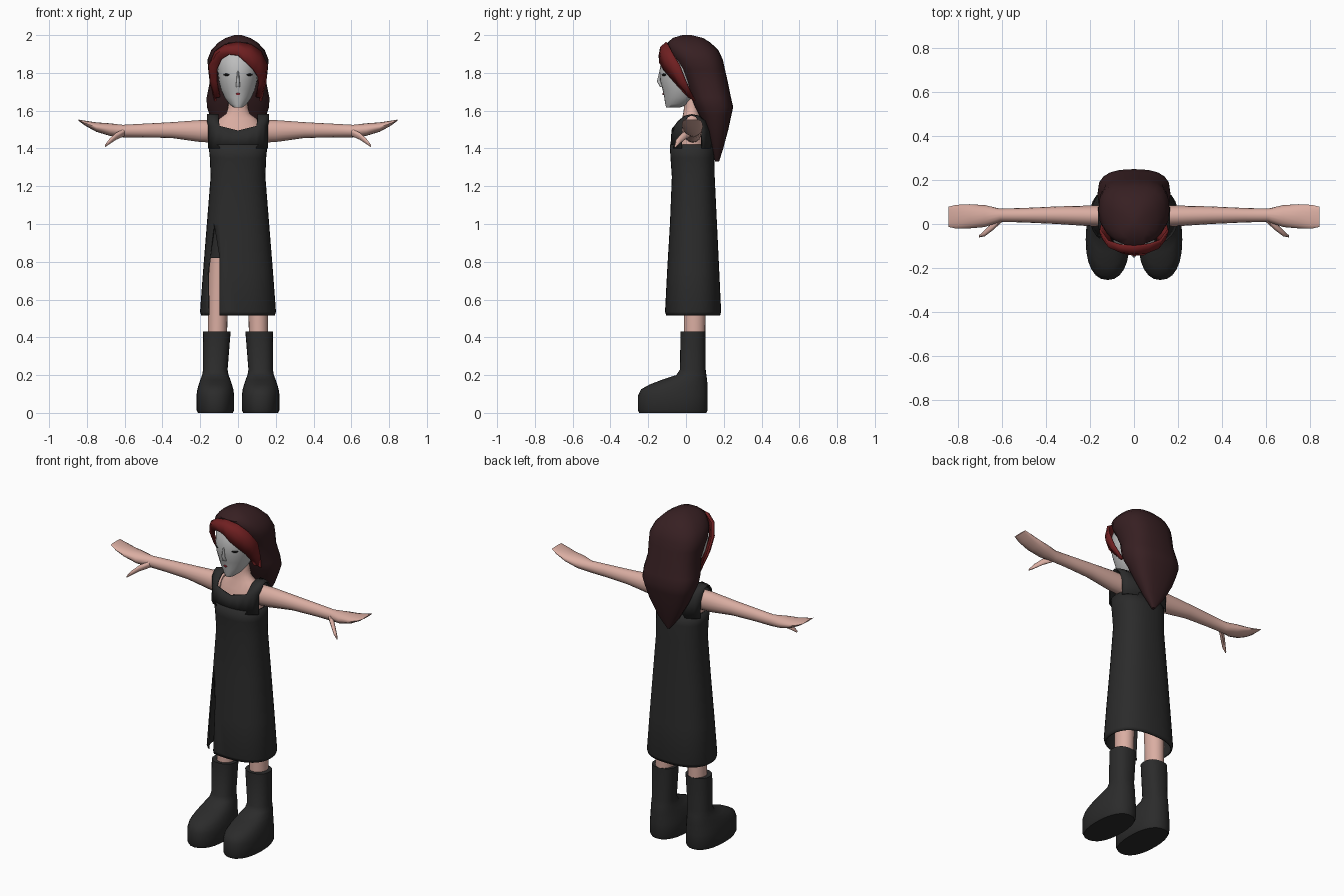
import bpy, bmesh, math
from mathutils import Vector

cube = bpy.data.objects.get("Cube")
if cube:
    bpy.data.objects.remove(cube)


def material(name, r, g, b):
    m = bpy.data.materials.new(name)
    m.use_nodes = True
    m.diffuse_color = (r, g, b, 1)
    node = m.node_tree.nodes["Principled BSDF"]
    node.inputs["Base Color"].default_value = (r, g, b, 1)
    node.inputs["Roughness"].default_value = 0.9
    return m


SKIN = material("skin", .70, .42, .36)
PALE = material("pale face", .52, .52, .52)
CLOTH = material("charcoal cloth", .024, .024, .024)
HAIR = material("dark brown hair", .038, .014, .016)
RED = material("red hair", .16, .014, .015)
BLACK = material("eye black", .008, .008, .008)
LIP = material("lip red", .3, .02, .03)


def finish(name, bm, mat, angle=50, thickness=0):
    """Turn a bmesh into a smooth shaded object."""
    bmesh.ops.recalc_face_normals(bm, faces=bm.faces)
    mesh = bpy.data.meshes.new(name)
    bm.to_mesh(mesh)
    bm.free()
    mesh.materials.append(mat)
    ob = bpy.data.objects.new(name, mesh)
    bpy.context.collection.objects.link(ob)
    if thickness:
        mod = ob.modifiers.new("thickness", "SOLIDIFY")
        mod.thickness = thickness
        mod.offset = -1
    bpy.ops.object.select_all(action="DESELECT")
    ob.select_set(True)
    bpy.context.view_layer.objects.active = ob
    bpy.ops.object.shade_smooth_by_angle(angle=math.radians(angle))
    return ob


def loft(rings, axis="Z", sides=20, power=2, caps=True, side=1):
    """Skin rings of (position, centre a, centre b, radius a, radius b)."""
    bm = bmesh.new()
    loops = []
    for t, a, b, ra, rb in rings:
        loop = []
        for i in range(sides):
            ang = math.tau * i / sides
            c, s = math.cos(ang), math.sin(ang)
            u = a + ra * math.copysign(abs(c) ** (2 / power), c)
            v = b + rb * math.copysign(abs(s) ** (2 / power), s)
            p = (u, v, t) if axis == "Z" else (t, u, v)
            loop.append(bm.verts.new((p[0] * side, p[1], p[2])))
        loops.append(loop)
    for lo, hi in zip(loops, loops[1:]):
        for i in range(sides):
            j = (i + 1) % sides
            bm.faces.new((lo[i], lo[j], hi[j], hi[i]))
    if caps:
        bm.faces.new(loops[0])
        bm.faces.new(loops[-1])
    return bm


def body(rows):
    """Centred rings from (height, half width, front y, back y)."""
    return [(z, 0, (f + b) / 2, w, (b - f) / 2) for z, w, f, b in rows]


def grid(points, keep=lambda r, c: True):
    """Quad sheet from rows of points."""
    bm = bmesh.new()
    rows = [[bm.verts.new(p) for p in row] for row in points]
    for r in range(len(rows) - 1):
        for c in range(len(rows[0]) - 1):
            if keep(r, c):
                bm.faces.new((rows[r][c], rows[r][c + 1], rows[r + 1][c + 1], rows[r + 1][c]))
    return bm


# Dress skirt, with a slit over the right leg
dress = loft(body([(.515, .195, -.105, .18), (.535, .201, -.111, .186), (.75, .185, -.10, .176),
                   (1, .165, -.085, .164), (1.25, .145, -.075, .152), (1.35, .149, -.082, .15),
                   (1.42, .156, -.086, .142)]), sides=32, power=2.4, caps=False)
apex = Vector((-.127, 0, 1))
slit = [(apex, Vector((.18, 0, .03))), (Vector((-.097, 0, 0)), Vector((1, 0, 0))),
        (apex, Vector((-.25, 0, .03))), (Vector((-.157, 0, 0)), Vector((-1, 0, 0)))]
for co, no in slit:
    near = [f for f in dress.faces if f.calc_center_median().y < .02 and f.calc_center_median().x < 0
            and f.calc_center_median().z < 1.1]
    geom = set(near) | {e for f in near for e in f.edges} | {v for f in near for v in f.verts}
    bmesh.ops.bisect_plane(dress, geom=list(geom), plane_co=co, plane_no=no)
gap = [f for f in dress.faces if f.calc_center_median().y < .02
       and all((f.calc_center_median() - co).dot(no) < 0 for co, no in slit)]
bmesh.ops.delete(dress, geom=gap, context="FACES")
finish("dress_skirt", dress, CLOTH, thickness=.008)

# Bodice top with shoulder straps and open neckline
path = [(-.113, 1.4), (-.107, 1.495), (-.085, 1.545), (-.045, 1.573), (0, 1.582),
        (.05, 1.573), (.088, 1.545), (.108, 1.495), (.114, 1.4)]
columns = [(0, 1), (.05, .97), (.1, .86), (.135, .72), (.16, .5)]
columns = [(-x, k) for x, k in columns[:0:-1]] + columns
rows = []
for r, (y, z) in enumerate(path):
    lift = .25 if r == 1 else 0
    rows.append([(x * (1.03 if z > 1.5 else .99), .03 + y * k, z + lift * min(abs(x), .1)) for x, k in columns])
finish("dress_bodice", grid(rows, lambda r, c: r in (0, 6, 7) or c in (0, 1, 6, 7)), CLOTH, thickness=.008)

# Torso and neck
finish("torso", loft(body([(1.34, .135, -.06, .12), (1.45, .142, -.055, .115), (1.52, .128, -.035, .095),
                           (1.56, .095, -.02, .08), (1.585, .062, -.015, .075), (1.62, .052, -.01, .075),
                           (1.72, .05, -.01, .075)])), SKIN)

# Limbs and boots, made for each side
for side, word in ((1, "left"), (-1, "right")):
    finish(word + "_arm", loft([(.11, .035, 1.49, .05, .06), (.2, .037, 1.492, .047, .058),
           (.35, .04, 1.497, .04, .042), (.5, .04, 1.495, .033, .036), (.61, .04, 1.492, .03, .033),
           (.68, .036, 1.5, .05, .033), (.75, .035, 1.513, .055, .025), (.81, .033, 1.534, .054, .013),
           (.845, .033, 1.55, .046, .003)], "X", 16, side=side), SKIN)
    finish(word + "_thumb", loft([(.6, .025, 1.485, .015, .02), (.645, -.012, 1.465, .018, .02),
           (.68, -.042, 1.437, .014, .015), (.705, -.056, 1.412, .005, .006)], "X", 10, side=side), SKIN)
    finish(word + "_leg", loft([(.35, .11, .045, .05, .056), (.55, .107, .046, .053, .058),
           (.8, .1, .045, .055, .062), (1, .09, .04, .058, .065)], side=side), SKIN)
    finish(word + "_short", loft([(.82, .1, .042, .06, .072), (1.1, .075, .037, .07, .085)], side=side), CLOTH)
    finish(word + "_boot", loft([(0, .12, -.07, .092, .178), (.015, .12, -.07, .1, .185),
           (.09, .12, -.07, .1, .185), (.125, .12, -.062, .095, .176), (.15, .12, -.04, .088, .153),
           (.175, .12, -.008, .08, .12), (.2, .12, .028, .07, .08), (.23, .12, .036, .065, .068),
           (.43, .112, .037, .073, .066)], power=2.3, sides=24, side=side), CLOTH)

# Head
finish("face", loft(body([(1.618, .025, -.105, -.03), (1.635, .047, -.11, .02), (1.67, .072, -.115, .06),
                          (1.715, .092, -.125, .09), (1.76, .102, -.138, .1), (1.81, .108, -.14, .1),
                          (1.86, .11, -.133, .1), (1.91, .095, -.11, .09)]), sides=24), PALE)
nose = loft([(1.725, 0, -.125, .012, .012), (1.755, 0, -.14, .009, .014), (1.81, 0, -.135, .005, .005)], sides=8)
finish("nose", nose, PALE)


def plate(name, place, size, turn, mat):
    """Thin oval detail lying on the face."""
    bm = bmesh.new()
    bmesh.ops.create_uvsphere(bm, u_segments=12, v_segments=6, radius=1)
    ob = finish(name, bm, mat)
    ob.location, ob.scale, ob.rotation_euler.z = place, size, turn


for side, word in ((1, "left"), (-1, "right")):
    plate(word + "_eye", (.062 * side, -.117, 1.79), (.02, .004, .006), .65 * side, BLACK)
plate("mouth", (0, -.121, 1.688), (.011, .004, .006), 0, LIP)

# Long dark hair, tapering to a point at the back
finish("hair_back", loft(body([(1.33, .008, .155, .175), (1.4, .065, .135, .197), (1.5, .12, .1, .224),
                               (1.575, .15, .07, .24), (1.62, .165, .045, .25), (1.67, .166, .025, .238),
                               (1.75, .15, -.005, .222), (1.82, .158, -.035, .206), (1.87, .162, -.065, .195),
                               (1.92, .142, -.092, .172), (1.96, .105, -.098, .13), (1.985, .065, -.07, .09),
                               (2, .02, -.02, .03)]), power=2.6), HAIR)

# Red fringe sweeping around the face
outer = [(-.125, .045, 1.65), (-.15, .0, 1.75), (-.158, -.035, 1.84), (-.125, -.08, 1.915), (-.07, -.098, 1.952),
         (0, -.105, 1.965), (.07, -.098, 1.952), (.125, -.08, 1.915), (.158, -.035, 1.84), (.15, 0, 1.75),
         (.125, .045, 1.65)]
inner = [(-.098, .01, 1.67), (-.112, -.04, 1.75), (-.112, -.075, 1.82), (-.09, -.11, 1.87), (-.05, -.136, 1.897),
         (0, -.145, 1.893), (.045, -.143, 1.855), (.085, -.12, 1.815), (.11, -.085, 1.775), (.112, -.045, 1.73),
         (.098, .01, 1.67)]
middle = [(Vector(a) + Vector(b)) / 2 + Vector((a[0] * .07, -.012, .008)) for a, b in zip(outer, inner)]
finish("hair_fringe", grid([outer, middle, inner]), RED, thickness=.012)
